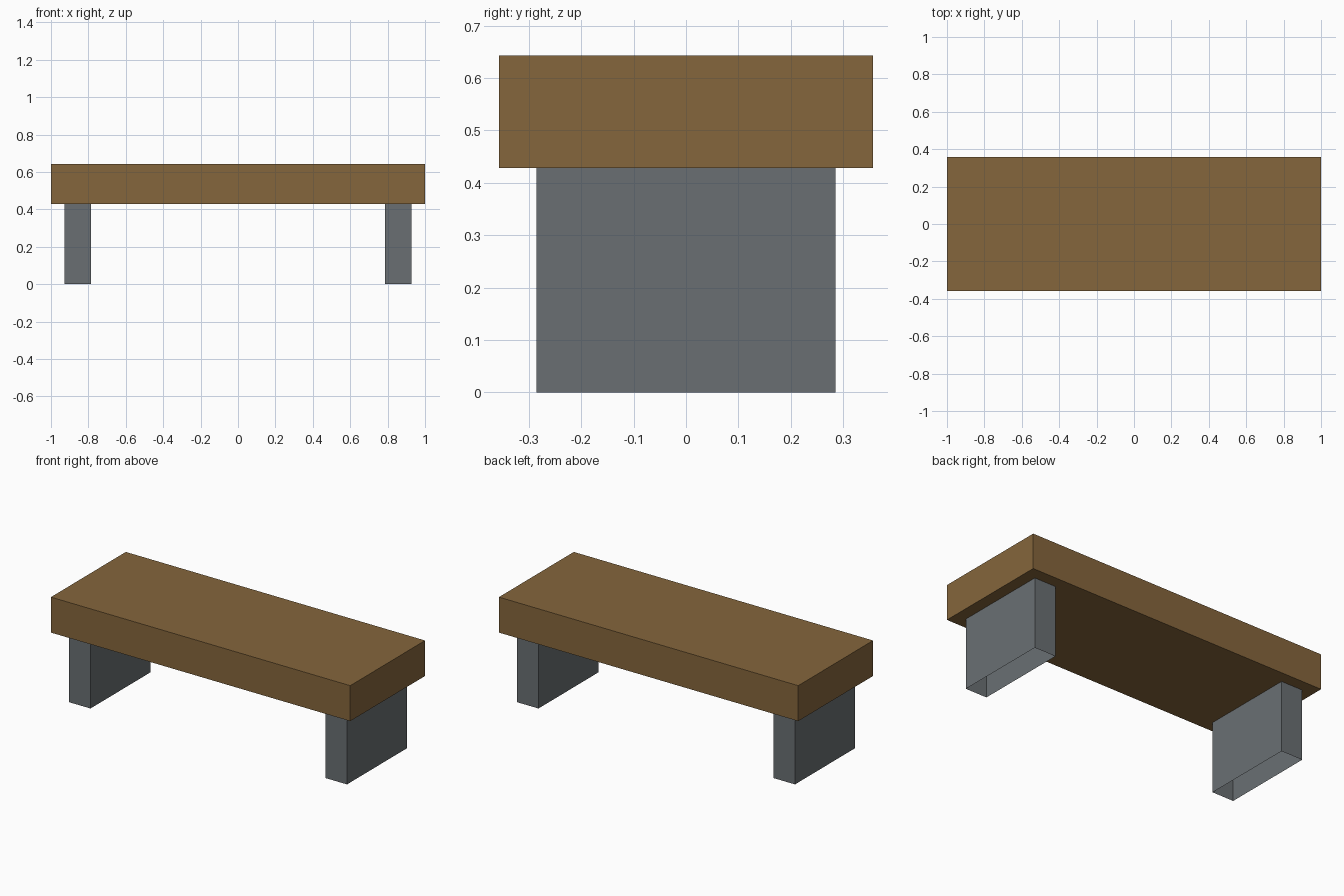
import bpy
import bmesh
from mathutils import Vector

if "Cube" in bpy.data.objects:
    bpy.data.objects.remove(bpy.data.objects["Cube"])

U = 1 / 14  # the model sits on a regular grid of 1/14 unit


def material(name, rgb):
    m = bpy.data.materials.new(name)
    m.diffuse_color = (*rgb, 1.0)
    m.use_nodes = True
    m.node_tree.nodes["Principled BSDF"].inputs["Base Color"].default_value = m.diffuse_color
    return m


def box(name, lo, hi, mat, open_ends=False):
    """Box between two corners, in grid units; open_ends drops top and bottom."""
    lo, hi = Vector(lo) * U, Vector(hi) * U
    bm = bmesh.new()
    bmesh.ops.create_cube(bm, size=1)
    for v in bm.verts:
        v.co = Vector(((lo[i] + hi[i]) / 2 + v.co[i] * (hi[i] - lo[i]) for i in range(3)))
    if open_ends:
        bm.normal_update()
        ends = [f for f in bm.faces if abs(f.normal.z) > 0.5]
        bmesh.ops.delete(bm, geom=ends, context='FACES_ONLY')
    mesh = bpy.data.meshes.new(name)
    bm.to_mesh(mesh)
    bm.free()
    mesh.materials.append(mat)
    obj = bpy.data.objects.new(name, mesh)
    bpy.context.collection.objects.link(obj)
    return obj


wood = material("brown wood", (0.235, 0.133, 0.045))
stone = material("grey stone", (0.144, 0.159, 0.171))

# Thick plank seat
box("seat", (-14, -5, 6), (14, 5, 9), wood)

# Slab legs: hollow, open underneath and closed off above by the seat
for side, x in (("left", -12), ("right", 12)):
    box(side + "_leg", (x - 1, -4, 0), (x + 1, 4, 6), stone, open_ends=True)
